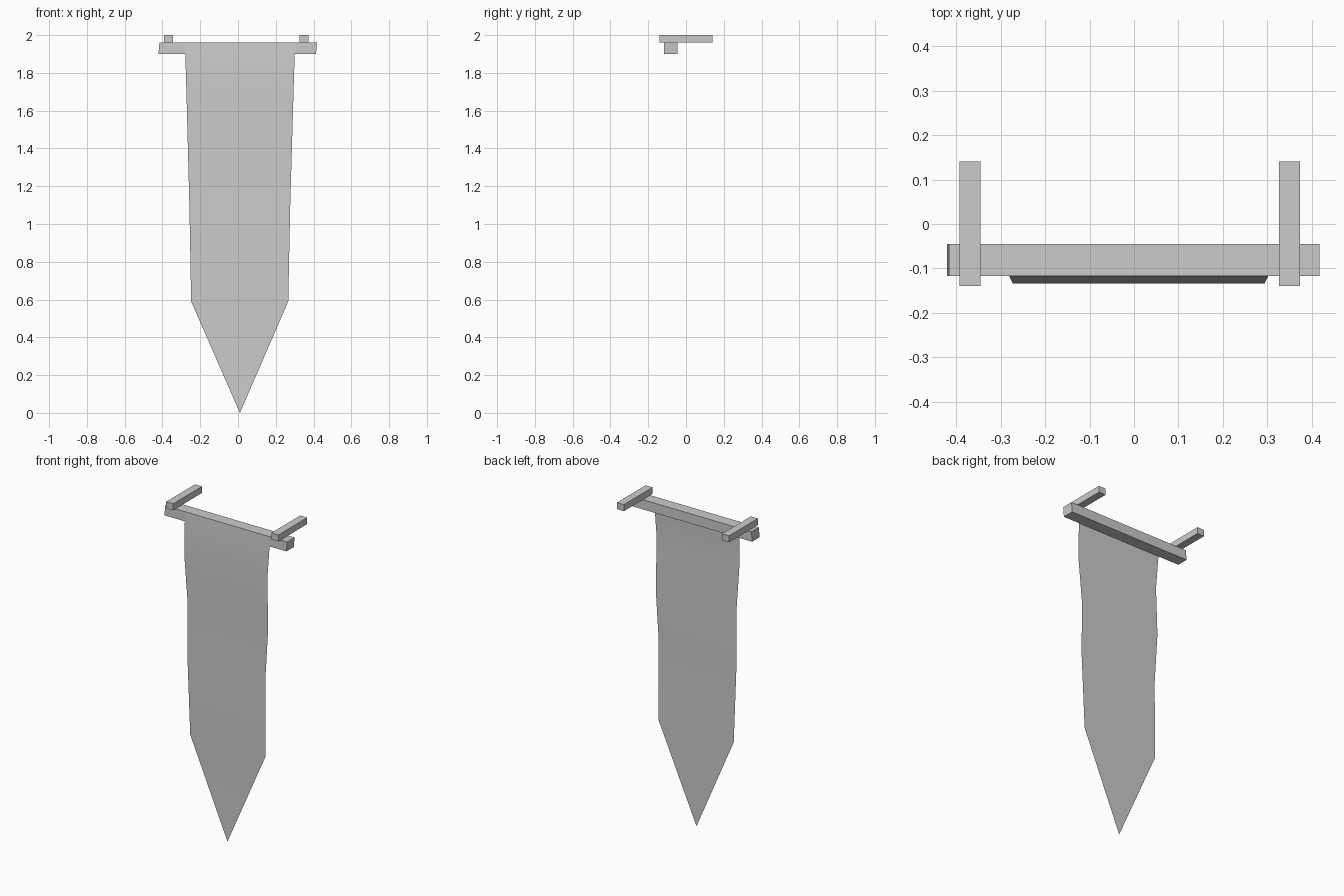
import bpy

if "Cube" in bpy.data.objects:
    bpy.data.objects.remove(bpy.data.objects["Cube"])


def make_mesh(name, verts, faces):
    mesh = bpy.data.meshes.new(name)
    mesh.from_pydata(verts, [], faces)
    mesh.update()
    obj = bpy.data.objects.new(name, mesh)
    bpy.context.collection.objects.link(obj)
    return obj


def beam(name, x, y, z, lean=0.0):
    # Box between (min, max) ranges; lean shifts the top along x
    verts = [(x[i] + lean * k, y[j], z[k])
             for k in (0, 1) for j in (0, 1) for i in (0, 1)]
    faces = [(0, 2, 3, 1), (4, 5, 7, 6), (0, 1, 5, 4),
             (1, 3, 7, 5), (3, 2, 6, 7), (2, 0, 4, 6)]
    return make_mesh(name, verts, faces)


# Crossbar with slightly slanted ends
beam("crossbar", (-0.421, 0.413), (-0.117, -0.045), (1.90, 1.96), 0.005)

# Wall brackets resting on the crossbar
for side, cx in (("left", -0.369), ("right", 0.350)):
    beam(side + "_bracket", (cx - 0.024, cx + 0.024), (-0.14, 0.141), (1.96, 2.0))

# Hanging cloth: single gently rippled sheet with a pointed end
rows = [  # left x, right x, y, z
    (-0.281, 0.302, -0.117, 1.96),
    (-0.273, 0.294, -0.134, 1.70),
    (-0.265, 0.285, -0.112, 1.39),
    (-0.257, 0.276, -0.127, 1.08),
    (-0.248, 0.266, -0.112, 0.59),
]
verts = []
for left, right, y, z in rows:
    verts += [(left, y, z), (right, y, z)]
verts.append((0.01, -0.117, 0.0))
faces = [(2 * i, 2 * i + 2, 2 * i + 3, 2 * i + 1) for i in range(len(rows) - 1)]
n = 2 * len(rows)
faces.append((n - 2, n, n - 1))
cloth = make_mesh("banner_cloth", verts, faces)
cloth.data.polygons.foreach_set("use_smooth", [True] * len(faces))
